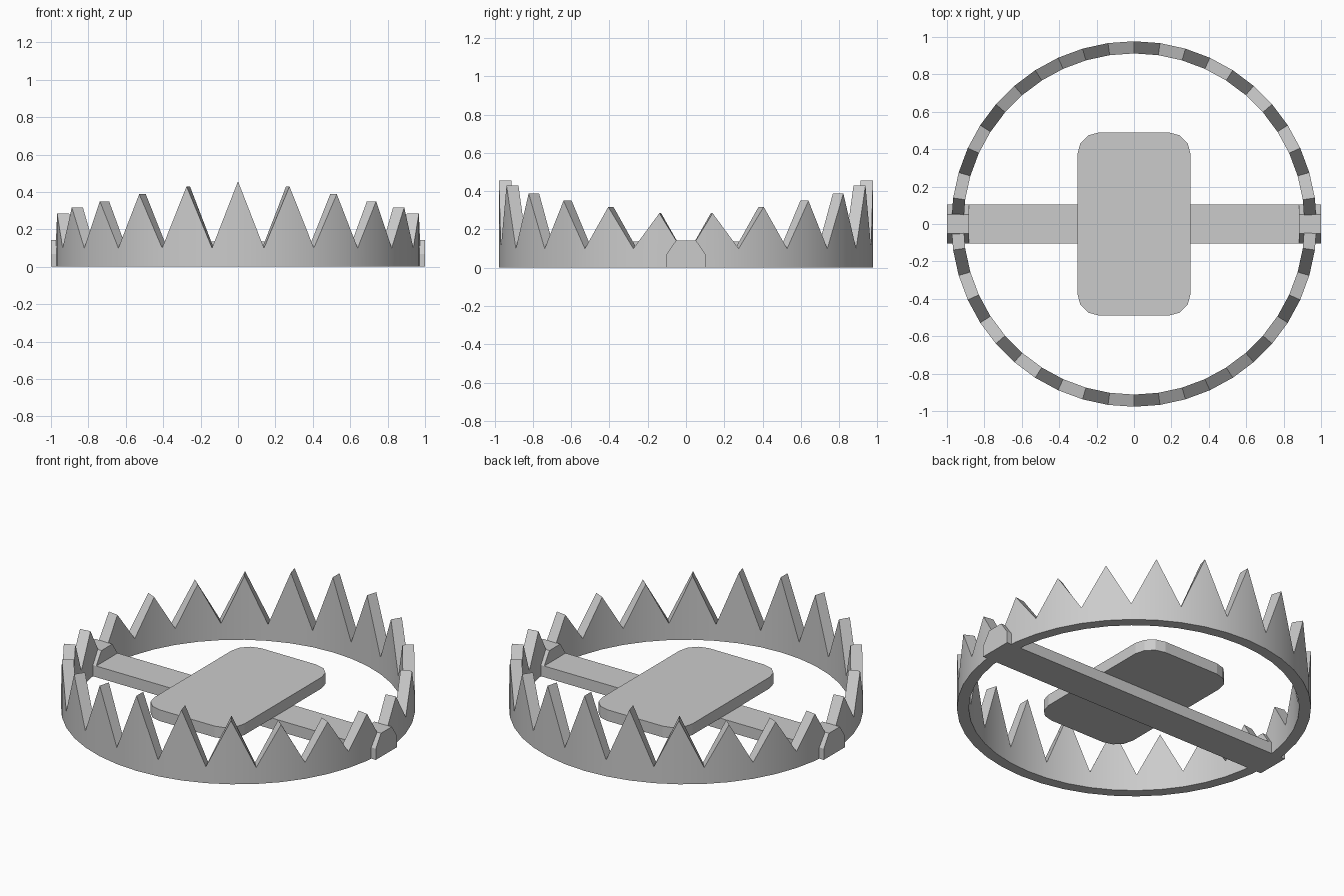
import bpy, bmesh
from math import sin, cos, pi, radians

if "Cube" in bpy.data.objects:
    bpy.data.objects.remove(bpy.data.objects["Cube"])


def finish(name, bm, smooth=False):
    bmesh.ops.recalc_face_normals(bm, faces=bm.faces)
    me = bpy.data.meshes.new(name)
    bm.to_mesh(me)
    bm.free()
    ob = bpy.data.objects.new(name, me)
    bpy.context.collection.objects.link(ob)
    if smooth:
        bpy.ops.object.select_all(action='DESELECT')
        ob.select_set(True)
        bpy.context.view_layer.objects.active = ob
        bpy.ops.object.shade_smooth_by_angle(angle=radians(20))
    return ob


def prism(name, pts, offset):
    """Extrude a closed outline by a vector."""
    bm = bmesh.new()
    face = bm.faces.new([bm.verts.new(p) for p in pts])
    ext = bmesh.ops.extrude_face_region(bm, geom=[face])
    new = [v for v in ext['geom'] if isinstance(v, bmesh.types.BMVert)]
    bmesh.ops.translate(bm, verts=new, vec=offset)
    return finish(name, bm)


# Toothed jaws: half rings of 11 teeth, tallest in the middle
R_OUT, R_IN, TEETH = 0.977, 0.912, 11
TIPS = [0.457, 0.43, 0.388, 0.35, 0.318, 0.285]


def jaw(name, side):
    bm = bmesh.new()
    cols = []
    n = TEETH * 2
    for i in range(n + 1):
        a = pi * i / n
        if i in (0, n):
            z = 0.057
        elif i % 2 == 0:
            z = 0.10
        else:
            z = TIPS[abs(i - TEETH) // 2]
        cols.append([bm.verts.new((r * cos(a), side * r * sin(a), h))
                     for r, h in ((R_OUT, 0), (R_OUT, z), (R_IN, z), (R_IN, 0))])
    for p, q in zip(cols, cols[1:]):
        for k in range(4):
            m = (k + 1) % 4
            bm.faces.new((p[k], p[m], q[m], q[k]))
    bm.faces.new(cols[0])
    bm.faces.new(cols[-1])
    return finish(name, bm, True)


jaw("front_jaw", -1)
jaw("back_jaw", 1)

# Base bar across the ring
prism("base_bar", [(-0.9, -0.103, 0), (-0.9, 0.103, 0), (-0.9, 0.103, 0.068),
                   (-0.9, -0.103, 0.068)], (1.8, 0, 0))

# Chamfered hinge blocks at the bar ends
hinge = [(-0.103, 0), (0.103, 0), (0.103, 0.068), (0.052, 0.143),
         (-0.052, 0.143), (-0.103, 0.068)]
for name, x in (("left_hinge", -1.0), ("right_hinge", 0.883)):
    prism(name, [(x, y, z) for y, z in hinge], (0.117, 0, 0))

# Pressure plate with rounded corners
W, L, RAD = 0.303, 0.49, 0.118
outline = []
for k, (sx, sy) in enumerate(((1, 1), (-1, 1), (-1, -1), (1, -1))):
    for j in range(4):
        a = pi / 2 * (k + j / 3)
        outline.append((sx * (W - RAD) + RAD * cos(a),
                        sy * (L - RAD) + RAD * sin(a), 0.068))
prism("pressure_plate", outline, (0, 0, 0.068))
